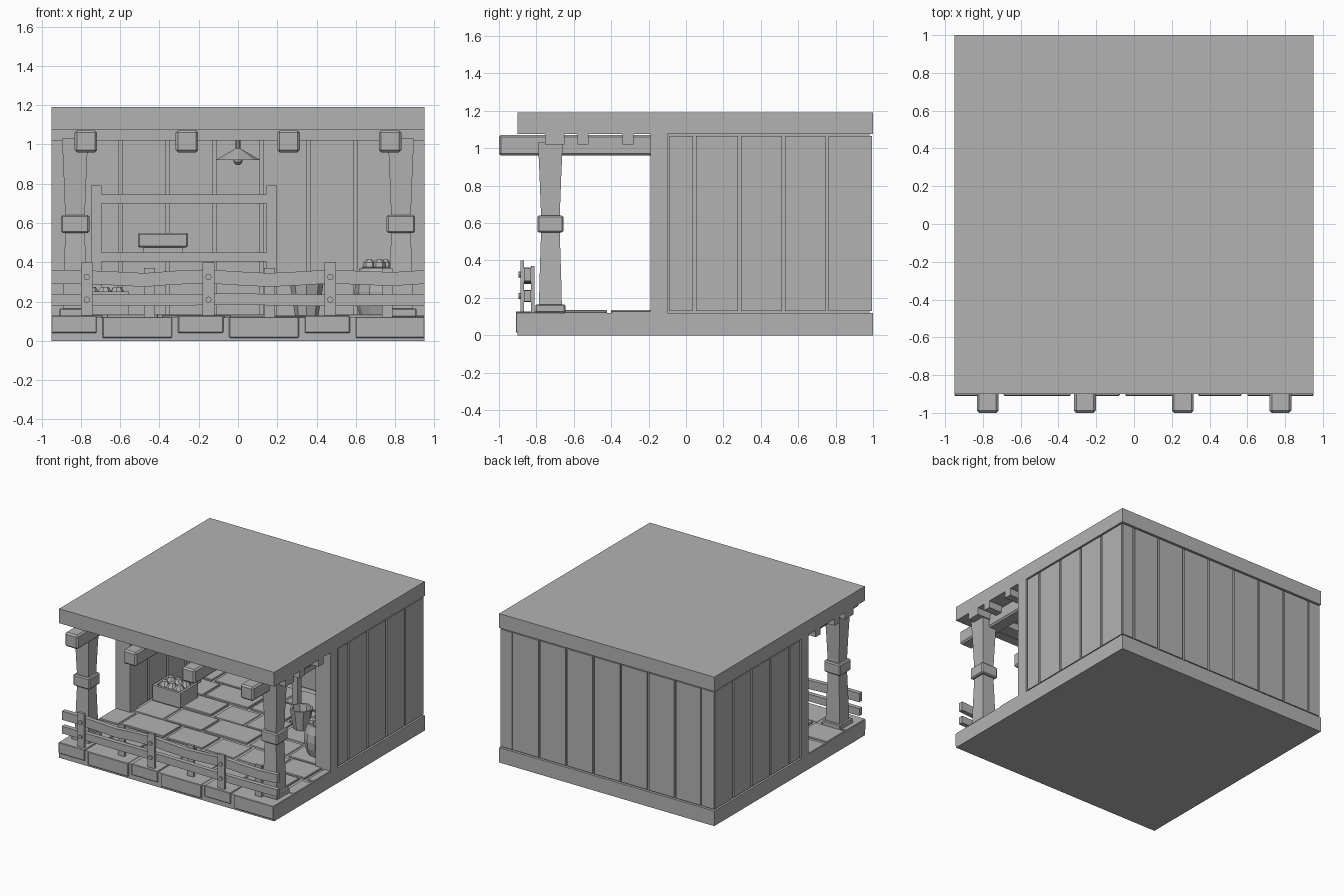
import bpy, bmesh, math, random
from mathutils import Vector, Matrix

random.seed(4)
if "Cube" in bpy.data.objects:
    bpy.data.objects.remove(bpy.data.objects["Cube"])

GREY = (0.45, 0.45, 0.45, 1)
mat = bpy.data.materials.new("plain grey")
mat.use_nodes = True
mat.diffuse_color = GREY
mat.node_tree.nodes["Principled BSDF"].inputs["Base Color"].default_value = GREY


def finish(name, bm, bevel=0):
    bmesh.ops.recalc_face_normals(bm, faces=bm.faces)
    mesh = bpy.data.meshes.new(name)
    bm.to_mesh(mesh)
    bm.free()
    mesh.materials.append(mat)
    obj = bpy.data.objects.new(name, mesh)
    bpy.context.collection.objects.link(obj)
    if bevel:
        mod = obj.modifiers.new("edge", "BEVEL")
        mod.width = bevel
        mod.segments = 1
    return obj


def box(name, x, y, z, bevel=0):
    """Box from three (low, high) ranges."""
    bm = bmesh.new()
    bmesh.ops.create_cube(bm, size=1)
    for v in bm.verts:
        v.co = Vector(r[0] + (r[1] - r[0]) * (c + 0.5) for r, c in zip((x, y, z), v.co))
    return finish(name, bm, bevel)


def span(centre, width):
    return centre - width / 2, centre + width / 2


def lathe(name, x, y, profile, sides, turn=0.0):
    """Stacked rings of (radius, height), closed at both ends."""
    bm = bmesh.new()
    rings = []
    for r, z in profile:
        rings.append([bm.verts.new((x + r * math.cos(turn + a * math.tau / sides),
                                    y + r * math.sin(turn + a * math.tau / sides), z))
                      for a in range(sides)])
    for low, high in zip(rings, rings[1:]):
        for i in range(sides):
            j = (i + 1) % sides
            bm.faces.new((low[i], low[j], high[j], high[i]))
    bm.faces.new(rings[0])
    bm.faces.new(rings[-1])
    return finish(name, bm)


def rail(name, y, height, middles):
    """Long board whose middle line wanders up and down."""
    bm = bmesh.new()
    rings = []
    for i, z in enumerate(middles):
        x = -0.95 + 1.9 * i / (len(middles) - 1)
        rings.append([bm.verts.new((x, y[a], z + b * height / 2))
                      for a, b in ((0, -1), (1, -1), (1, 1), (0, 1))])
    for a, b in zip(rings, rings[1:]):
        for i in range(4):
            j = (i + 1) % 4
            bm.faces.new((a[i], a[j], b[j], b[i]))
    bm.faces.new(rings[0])
    bm.faces.new(rings[-1])
    return finish(name, bm)


# Foundation and roof slabs
box("foundation", (-0.95, 0.95), (-0.9, 1), (0, 0.12))
box("roof", (-0.95, 0.95), (-0.9, 1), (1.075, 1.19))

# Front row of stones wrapping over the edge
x = -0.95
for i in range(6):
    wide = i % 2
    w = 0.355 if wide else 0.23
    box("front_stone", (x, min(x + w, 0.95)), (-0.91, -0.67),
        (0.015 if wide else 0.04, 0.122 if wide else 0.128), 0.004)
    x += w + 0.03

# Flagstones in staggered rows
for row in range(6):
    y = -0.65 + row * 0.25
    x = -0.95 if y < -0.3 else -0.82
    end = -x
    first = True
    while x < end - 0.05:
        w = 0.17 if first and row % 2 else random.choice((0.26, 0.32, 0.38))
        right = min(x + w, end)
        box("flagstone", (x, right), (y, y + 0.228), (0.11, random.choice((0.125, 0.13, 0.135))), 0.004)
        x = right + 0.022
        first = False

# Back wall planks with grooves between them
grooves = [-0.95, -0.835, -0.6, -0.36, -0.12, 0.12, 0.36, 0.6, 0.835, 0.95]
box("back_wall_core", (-0.93, 0.93), (0.89, 0.98), (0.12, 1.076))
for a, b in zip(grooves, grooves[1:]):
    box("back_plank", (a + 0.008, b - 0.008), (0.875, 0.995), (0.13, 1.065))

# Side walls: front end post, core and planks
side_grooves = [-0.095, 0.045, 0.285, 0.52, 0.755, 0.995]
for s in (-1, 1):
    def across(a, b):
        return tuple(sorted((s * a, s * b)))
    box("wall_end_post", across(0.82, 0.95), (-0.19, -0.1), (0.12, 1.075))
    box("side_wall_core", across(0.84, 0.932), (-0.11, 0.98), (0.12, 1.076))
    for a, b in zip(side_grooves, side_grooves[1:]):
        box("side_plank", across(0.825, 0.946), (a + 0.008, b - 0.008), (0.13, 1.065))

    # Porch post with plinth, waist, band and head
    px, py, q = s * 0.83, -0.725, math.pi / 4
    lathe("porch_post", px, py,
          [(r * math.sqrt(2), z) for r, z in
           ((0.062, 0.13), (0.058, 0.3), (0.05, 0.55), (0.05, 0.64), (0.058, 0.85), (0.066, 1.03))], 4, q)
    box("post_plinth", span(px, 0.16), span(py, 0.16), (0.12, 0.165), 0.006)
    box("post_band", span(px, 0.145), span(py, 0.14), (0.55, 0.64), 0.008)

# Beams running front to back and rafters crossing them
for x in (-0.775, -0.26, 0.258, 0.775):
    box("roof_beam", span(x, 0.115), (-1, 0.88), (0.96, 1.072), 0.012)
box("front_rafter", (-0.95, 0.95), (-0.755, -0.65), (1.02, 1.076))
for i in range(6):
    reach = 0.95 if i < 2 else 0.83
    box("rafter", (-reach, reach), span(-0.55 + 0.24 * i, 0.06), (1.02, 1.076))

# Porch fence
rail("upper_rail", (-0.865, -0.83), 0.07,
     [0.325, 0.325, 0.318, 0.31, 0.322, 0.328, 0.318, 0.31, 0.318, 0.328, 0.32, 0.315, 0.325])
rail("lower_rail", (-0.865, -0.83), 0.058, [0.21, 0.208, 0.212, 0.206, 0.21])
for x in (-0.77, -0.15, 0.47):
    box("fence_post_front", span(x, 0.06), (-0.885, -0.865), (0.12, 0.4))
    for z in (0.21, 0.325):
        bolt = lathe("fence_bolt", 0, 0, [(0.016, 0), (0.016, 0.012)], 8)
        bolt.matrix_world = Matrix.Translation((x, -0.884, z)) @ Matrix.Rotation(math.pi / 2, 4, "X")
for x in (-0.45, 0.16, 0.76):
    box("fence_post_back", span(x, 0.055), (-0.83, -0.81), (0.12, 0.37))

# Shelf rack
for x in (-0.72, 0.17):
    for y in (0.5, 0.82):
        box("rack_post", span(x, 0.05), span(y, 0.05), (0.12, 0.79))
    for z in (0.425, 0.725):
        box("rack_side_rail", span(x, 0.03), (0.5, 0.82), span(z, 0.045))
for y in (0.49, 0.82):
    box("rack_top_rail", (-0.72, 0.17), span(y, 0.03), (0.7, 0.745))
box("rack_shelf", (-0.72, 0.17), (0.48, 0.84), (0.405, 0.45))
box("shelf_box_foot", (-0.48, -0.28), (0.54, 0.7), (0.45, 0.475))
box("shelf_box", (-0.51, -0.255), (0.52, 0.72), (0.475, 0.55), 0.008)

# Open crate with round goods
cx, cy = -0.68, 0.18
box("crate_base", span(cx, 0.24), span(cy, 0.22), (0.13, 0.15))
for s in (-1, 1):
    box("crate_side", span(cx + s * 0.115, 0.02), span(cy, 0.22), (0.13, 0.25))
    box("crate_end", span(cx, 0.24), span(cy + s * 0.1, 0.02), (0.13, 0.25))
    for t in (-1, 0, 1):
        lathe("crate_goods", cx + t * 0.065, cy + s * 0.04,
              [(0.02, 0.15), (0.042, 0.2), (0.042, 0.24), (0.02, 0.275)], 7, t)

# Bulging barrel with goods on top
bx, by = 0.705, 0.02
lathe("barrel", bx, by, [(0.085, 0.13), (0.105, 0.19), (0.112, 0.25), (0.105, 0.31), (0.085, 0.37)], 10)
for i in range(5):
    a = i * math.tau / 5
    lathe("barrel_goods", bx + 0.045 * math.cos(a), by + 0.045 * math.sin(a),
          [(0.02, 0.35), (0.035, 0.375), (0.03, 0.4), (0.012, 0.415)], 6)

# Bucket
lathe("bucket", 0.35, 0.3, [(0.06, 0.13), (0.085, 0.29), (0.07, 0.29), (0.05, 0.16)], 8)

# Hanging lamp
lathe("lamp_shade", 0, 0.3, [(0.115, 0.92), (0.012, 0.98), (0.012, 1.075)], 8)
lathe("lamp_bulb", 0, 0.3, [(0.01, 0.895), (0.022, 0.91), (0.022, 0.925)], 8)
